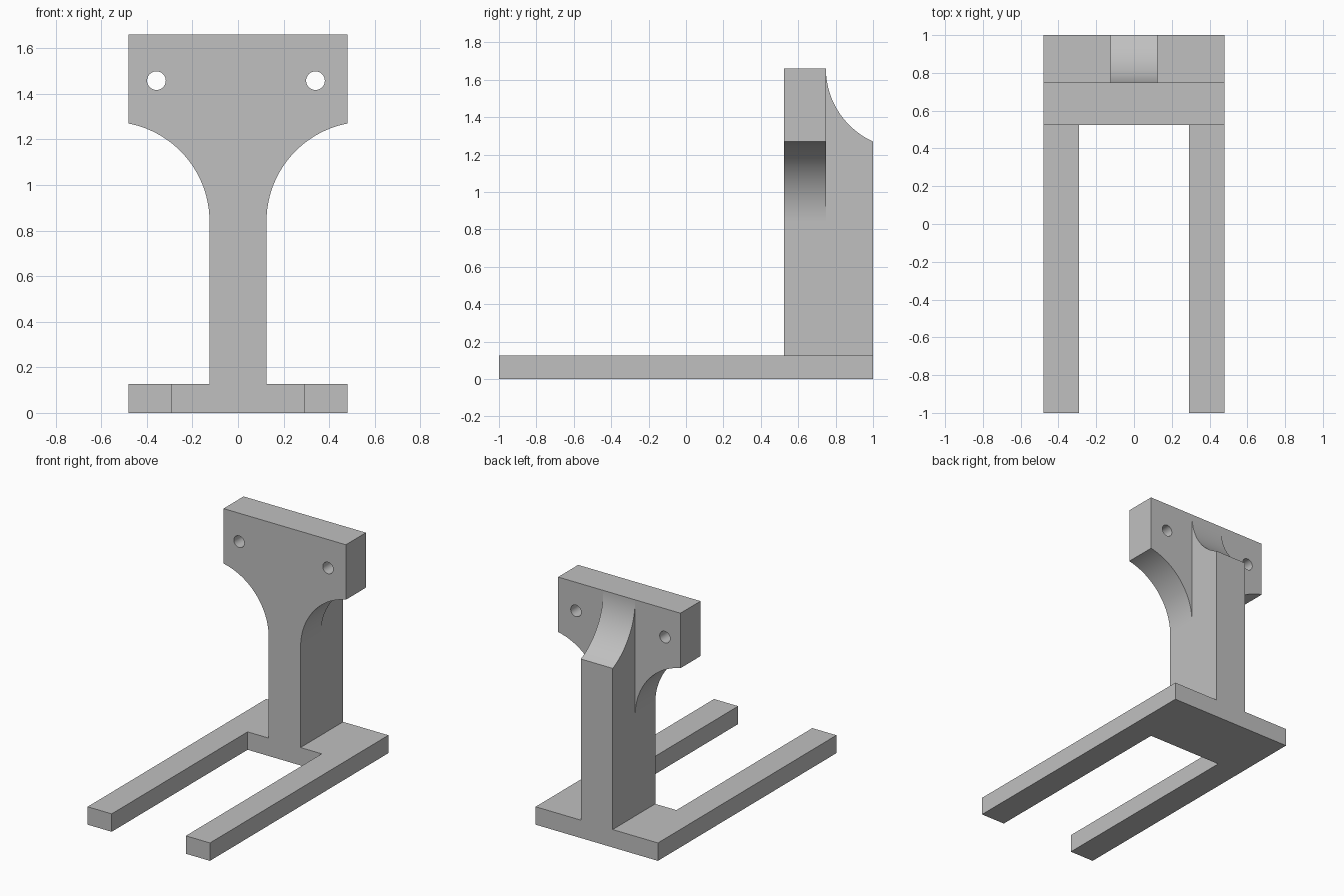
import bpy, bmesh
from math import sin, cos, pi, atan2, radians
from mathutils import Vector

cube = bpy.data.objects.get("Cube")
if cube:
    bpy.data.objects.remove(cube, do_unlink=True)

grey = bpy.data.materials.new("plain_grey")
grey.use_nodes = True
colour = (0.53, 0.53, 0.53, 1)
grey.diffuse_color = colour
grey.node_tree.nodes["Principled BSDF"].inputs["Base Color"].default_value = colour

# Main dimensions
HALF_W, COL_W, GAP_W = 0.48, 0.125, 0.291
FRONT, PLATE_BACK, BACK = 0.523, 0.748, 1.0
BASE_H, TOP, SHOULDER = 0.127, 1.66, 1.27


def prism(name, points, place, start, end):
    """Extrude a 2D profile; place(u, v, w) maps it into space."""
    bm = bmesh.new()
    face = bm.faces.new([bm.verts.new(place(u, v, start)) for u, v in points])
    moved = bmesh.ops.extrude_face_region(bm, geom=[face])["geom"]
    shift = Vector(place(0, 0, end)) - Vector(place(0, 0, start))
    bmesh.ops.translate(bm, vec=shift, verts=[g for g in moved if isinstance(g, bmesh.types.BMVert)])
    bmesh.ops.recalc_face_normals(bm, faces=bm.faces)
    mesh = bpy.data.meshes.new(name)
    bm.to_mesh(mesh)
    bm.free()
    mesh.materials.append(grey)
    obj = bpy.data.objects.new(name, mesh)
    bpy.context.collection.objects.link(obj)
    return obj


def arc(cx, cy, r, a, b, steps=32):
    return [(cx + r * cos(a + (b - a) * i / steps), cy + r * sin(a + (b - a) * i / steps))
            for i in range(steps + 1)]


def flat(u, v, w):
    return (u, v, w)


def facing_front(u, v, w):
    return (u, w, v)


def facing_side(u, v, w):
    return (w, u, v)


def combine(target, other, operation):
    mod = target.modifiers.new(other.name, "BOOLEAN")
    mod.operation, mod.solver, mod.object = operation, "EXACT", other
    bpy.context.view_layer.objects.active = target
    bpy.ops.object.modifier_apply(modifier=mod.name)
    bpy.data.objects.remove(other, do_unlink=True)


# U-shaped foot with two long arms
half = [(HALF_W, BACK), (HALF_W, -1), (GAP_W, -1), (GAP_W, FRONT)]
stand = prism("stand", half + [(-x, y) for x, y in reversed(half)], flat, 0, BASE_H)

# T-shaped plate: narrow stem flaring into a wide head
bend = 0.84
rise, run = SHOULDER - bend, HALF_W - COL_W
r = (run ** 2 + rise ** 2) / (2 * run)
cx = COL_W + r
flare = arc(cx, bend, r, pi, atan2(rise, HALF_W - cx))
side = [(COL_W, 0.05)] + flare + [(HALF_W, TOP)]
plate = prism("head_plate", side + [(-x, z) for x, z in reversed(side)],
              facing_front, FRONT, PLATE_BACK)

# Rear rib with a scooped top
drop, depth = TOP - SHOULDER, BACK - PLATE_BACK
r = (depth ** 2 + drop ** 2) / (2 * depth)
cy = PLATE_BACK + r
scoop = arc(cy, TOP, r, atan2(-drop, BACK - cy) + 2 * pi, pi + 0.01)
rib = prism("rear_rib", [(0.6, 0.05), (BACK, 0.05)] + scoop + [(0.6, 1.6)],
            facing_side, -COL_W, COL_W)

combine(plate, rib, "UNION")
combine(stand, plate, "UNION")

# Screw holes through the head
for x in (-0.358, 0.34):
    drill = prism("hole_cutter", arc(x, 1.458, 0.041, 0, 2 * pi, 40)[:-1], facing_front, 0.4, 0.9)
    drill.hide_render = True
    combine(stand, drill, "DIFFERENCE")

bpy.ops.object.select_all(action="DESELECT")
stand.select_set(True)
bpy.context.view_layer.objects.active = stand
bpy.ops.object.shade_smooth_by_angle(angle=radians(25))
